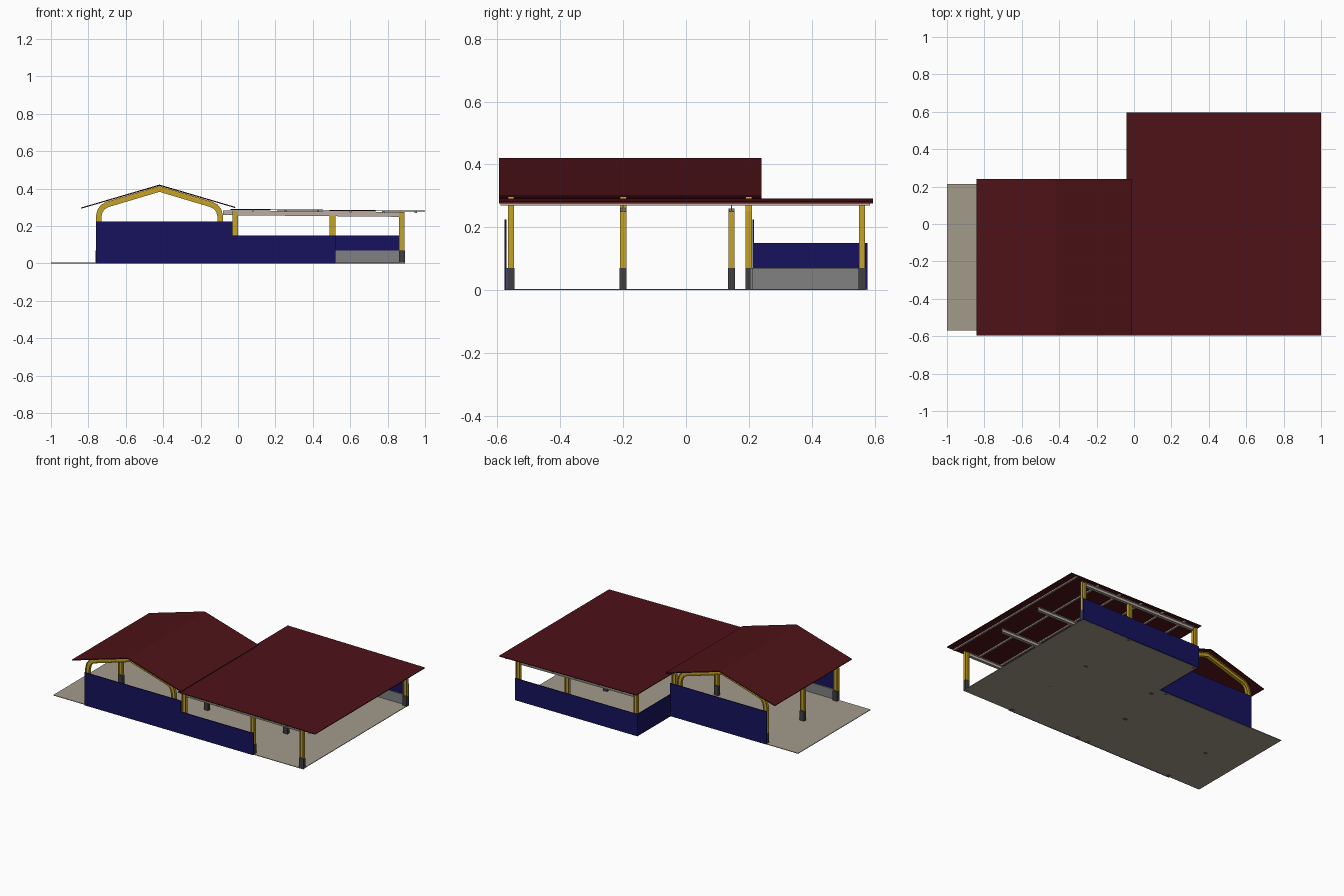
import bpy
from mathutils import Vector

if "Cube" in bpy.data.objects:
    bpy.data.objects.remove(bpy.data.objects["Cube"])


def material(name, rgb):
    m = bpy.data.materials.new(name)
    m.diffuse_color = (*rgb, 1)
    m.use_nodes = True
    m.node_tree.nodes["Principled BSDF"].inputs["Base Color"].default_value = m.diffuse_color
    return m


RED = material("roof_red", (0.075, 0.006, 0.009))
BLUE = material("wall_blue", (0.008, 0.006, 0.11))
YELLOW = material("frame_yellow", (0.55, 0.36, 0.02))
BEIGE = material("slab_beige", (0.36, 0.33, 0.26))
CREAM = material("beam_cream", (0.48, 0.43, 0.36))
GREY = material("plinth_grey", (0.22, 0.22, 0.22))
DARK = material("base_dark", (0.05, 0.05, 0.055))


class Part:
    """Collects prisms into one mesh object."""

    def __init__(self, name, mat):
        self.name, self.mat, self.v, self.f = name, mat, [], []

    def loft(self, rings):
        n, s = len(rings[0]), len(self.v)
        for r in rings:
            self.v += [tuple(p) for p in r]
        for i in range(len(rings) - 1):
            for j in range(n):
                a, b = s + i * n, s + (i + 1) * n
                k = (j + 1) % n
                self.f.append((a + j, a + k, b + k, b + j))
        self.f.append(tuple(range(s + n - 1, s - 1, -1)))
        e = s + (len(rings) - 1) * n
        self.f.append(tuple(range(e, e + n)))

    def box(self, x0, x1, y0, y1, z0, z1):
        self.loft([[(x0, y0, z), (x1, y0, z), (x1, y1, z), (x0, y1, z)] for z in (z0, z1)])

    def ribbon(self, path, a, b, y0, y1):
        # sweep a rectangle (offset a..b, y0..y1) along an x-z path with mitred corners
        p = [Vector(q) for q in path]
        segs = [(q - r).normalized() for r, q in zip(p, p[1:])]
        nor = [Vector((-d.y, d.x)) for d in segs]
        rings = []
        for i, q in enumerate(p):
            n0, n1 = nor[max(i - 1, 0)], nor[min(i, len(nor) - 1)]
            m = (n0 + n1) / (1 + n0.dot(n1))
            lo, hi = q + m * a, q + m * b
            rings.append([(lo.x, y0, lo.y), (hi.x, y0, hi.y), (hi.x, y1, hi.y), (lo.x, y1, lo.y)])
        self.loft(rings)

    def ibeam(self, path, y, h=0.015, w=0.01, t=0.004):
        self.ribbon(path, -h, -h + t, y - w, y + w)
        self.ribbon(path, h - t, h, y - w, y + w)
        self.ribbon(path, -h + t, h - t, y - 0.002, y + 0.002)

    def done(self):
        import bmesh
        me = bpy.data.meshes.new(self.name)
        me.from_pydata(self.v, [], self.f)
        bm = bmesh.new()
        bm.from_mesh(me)
        bmesh.ops.recalc_face_normals(bm, faces=bm.faces)
        bm.to_mesh(me)
        bm.free()
        me.materials.append(self.mat)
        bpy.context.collection.objects.link(bpy.data.objects.new(self.name, me))


# L-shaped floor slab
slab = Part("floor_slab", BEIGE)
outline = [(-1, -0.57), (0.89, -0.57), (0.89, 0.575), (-0.03, 0.575), (-0.03, 0.215), (-1, 0.215)]
slab.loft([[(x, y, z) for x, y in outline] for z in (0, 0.004)])
slab.done()

# blue cladding outside, grey plinth inside: x range, outer y, inward direction, height
cladding, plinth = Part("wall_cladding", BLUE), Part("wall_plinth", GREY)
for x0, x1, y, s, h in [(-0.76, -0.03, -0.577, 1, 0.225), (-0.03, 0.52, -0.577, 1, 0.15),
                        (-0.76, -0.03, 0.217, -1, 0.225), (-0.03, 0.89, 0.577, -1, 0.15)]:
    cladding.box(x0, x1, y, y + s * 0.006, 0, h)
    plinth.box(x0, x1, y + s * 0.006, y + s * 0.014, 0, 0.07)
cladding.box(-0.036, -0.03, 0.211, 0.577, 0, 0.15)
plinth.box(-0.03, -0.022, 0.211, 0.571, 0, 0.07)
cladding.done()
plinth.done()

bases = Part("post_bases", DARK)


def base(x, y):
    bases.box(x - 0.016, x + 0.016, y - 0.011, y + 0.011, 0, 0.07)


# gabled portal frames with curved knees
C = -0.42
half = [(-0.325, 0), (-0.325, 0.25), (-0.318, 0.28), (-0.302, 0.302), (-0.278, 0.315)]
portal = [(C + x, z) for x, z in half] + [(C, 0.398)] + [(C - x, z) for x, z in reversed(half)]
frames = Part("gable_frames", YELLOW)
for y in (-0.557, -0.2, 0.2):
    frames.ibeam(portal, y)
    for x in (C - 0.325, C + 0.325):
        base(x, y)
frames.done()


def roof_z(x):
    return 0.285 - 0.0095 * x


# posts of the low-pitched wing
posts = Part("wing_posts", YELLOW)
for y, xs in [(-0.557, (-0.015, 0.505, 0.876)), (-0.2, (0.505,)),
              (0.145, (-0.015, 0.505)), (0.56, (-0.015, 0.505, 0.876))]:
    for x in xs:
        end = y < -0.5 or y > 0.5
        top = roof_z(x) - (0.003 if end and x != 0.505 else 0.026)
        posts.ibeam([(x, 0), (x, top)], y)
        base(x, y)
posts.done()
bases.done()

# rafters and purlins of the wing
rafters, purlins = Part("wing_rafters", CREAM), Part("wing_purlins", CREAM)
for y, x0, x1 in [(-0.557, 0, 0.861), (-0.2, -0.08, 0.89), (0.145, -0.03, 0.89), (0.56, 0, 0.861)]:
    rafters.ibeam([(x, roof_z(x) - 0.015) for x in (x0, x1)], y, 0.013, 0.009, 0.003)
for i in range(6):
    x = 0.08 + 0.174 * i
    purlins.box(x - 0.006, x + 0.006, -0.59, 0.585, roof_z(x) - 0.007, roof_z(x) + 0.002)
rafters.done()
purlins.done()

# roofs
gable = Part("gable_roof", RED)
gable.ribbon([(-0.84, 0.295), (C, 0.418), (-0.015, 0.299)], -0.003, 0.003, -0.595, 0.24)
gable.done()
wing = Part("wing_roof", RED)
wing.ribbon([(x, roof_z(x) + 0.003) for x in (-0.04, 1)], -0.002, 0.003, -0.595, 0.595)
wing.done()
